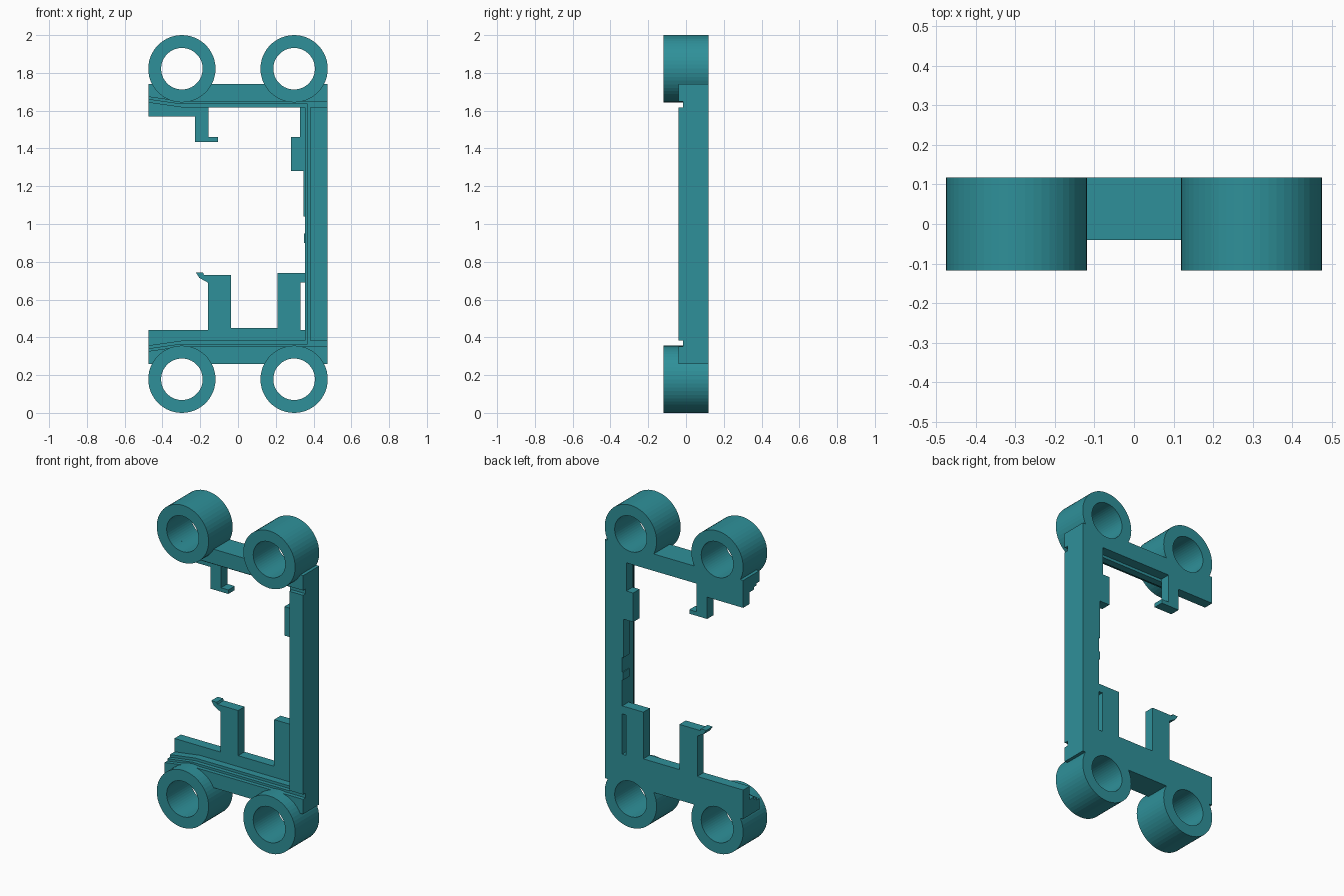
import bpy, bmesh
from math import cos, sin, tau, asin, pi

cube = bpy.data.objects.get("Cube")
if cube:
    bpy.data.objects.remove(cube)

TEAL = (0.028, 0.28, 0.32, 1)
mat = bpy.data.materials.new("teal plastic")
mat.use_nodes = True
mat.diffuse_color = TEAL
mat.node_tree.nodes["Principled BSDF"].inputs["Base Color"].default_value = TEAL

FRONT, BACK = -0.118, 0.118
HALF, BASE = 0.475, 0.26          # frame half width, lower edge of the frame
RING_X, RING_Z, R_OUT, R_IN = 0.297, 0.178, 0.178, 0.11


def add_object(name, bm):
    bmesh.ops.recalc_face_normals(bm, faces=bm.faces)
    mesh = bpy.data.meshes.new(name)
    bm.to_mesh(mesh)
    bm.free()
    mesh.materials.append(mat)
    bpy.context.collection.objects.link(bpy.data.objects.new(name, mesh))


def slab(name, outline, y0, y1):
    """Extrude an (x, z) outline from y0 to y1."""
    bm = bmesh.new()
    face = bm.faces.new([bm.verts.new((x, y0, z)) for x, z in outline])
    new = bmesh.ops.extrude_face_region(bm, geom=[face])["geom"]
    verts = [v for v in new if isinstance(v, bmesh.types.BMVert)]
    bmesh.ops.translate(bm, vec=(0, y1 - y0, 0), verts=verts)
    add_object(name, bm)


def ring(name, cx, cz, n=52):
    bm = bmesh.new()
    loops = [[bm.verts.new((cx + r * cos(tau * i / n), y, cz + r * sin(tau * i / n)))
              for i in range(n)]
             for r, y in ((R_OUT, FRONT), (R_OUT, BACK), (R_IN, BACK), (R_IN, FRONT))]
    for k in range(4):
        a, b = loops[k], loops[(k + 1) % 4]
        for i in range(n):
            j = (i + 1) % n
            bm.faces.new((a[i], a[j], b[j], b[i]))
    add_object(name, bm)


def flip(points):
    """Mirror an outline from bottom to top, reversing its direction."""
    return [(x, 2 - z) for x, z in reversed(points)]


# Lower edge of the frame, left clear where it crosses the ring bores
a0 = asin((BASE - RING_Z) / R_IN)
edge = [(-HALF, BASE)]
for cx in (-RING_X, RING_X):
    for i in range(13):
        a = pi - a0 - (pi - 2 * a0) * i / 12
        edge.append((cx + R_IN * cos(a), RING_Z + R_IN * sin(a)))
edge.append((HALF, BASE))


def ledge(x_end, top):
    """Inner edge of a lower bar, tapering at its free end."""
    return [(x_end, top), (-0.3, top), (-HALF, top - 0.025)]


# Four rings, one at each corner
for side, cx in (("right", -RING_X), ("left", RING_X)):
    ring("lower_ring_" + side, cx, RING_Z)
    ring("upper_ring_" + side, cx, 2 - RING_Z)

# Stepped C-shaped frame layers
for name, x_in, top, y0, y1 in (("frame_middle_step", 0.355, 0.382, 0.01, 0.055),
                                ("frame_front_step", 0.367, 0.366, -0.015, 0.01)):
    inner = ledge(x_in, top)
    slab(name, edge + flip(edge) + flip(inner) + inner, y0, y1)

# Raised front bars and post, with a groove between them
bar = edge + ledge(HALF, 0.352)
slab("lower_front_bar", bar, -0.04, -0.015)
slab("upper_front_bar", flip(bar), -0.04, -0.015)
slab("front_post", [(0.38, 0.382), (HALF, 0.382), (HALF, 1.618), (0.38, 1.618)], -0.04, -0.015)

# Back plate with hooks, catches and a notched inner post edge
inner = [
    (-HALF, 1.57), (-0.228, 1.57), (-0.228, 1.435), (-0.105, 1.435), (-0.105, 1.46),
    (-0.155, 1.46), (-0.155, 1.635), (0.327, 1.635), (0.327, 1.46), (0.28, 1.46),
    (0.28, 1.28), (0.348, 1.28), (0.348, 1.04), (0.355, 1.04), (0.355, 0.95),
    (0.35, 0.95), (0.35, 0.9), (0.355, 0.9), (0.355, 0.44), (0.33, 0.44), (0.33, 0.45),
    (-0.037, 0.45), (-0.037, 0.73), (-0.18, 0.73), (-0.185, 0.742), (-0.222, 0.742),
    (-0.205, 0.715), (-0.16, 0.69), (-0.16, 0.44), (-HALF, 0.44)]
slab("back_plate", edge + flip(edge) + inner, 0.055, BACK)

# Wide clip beside the post, leaving a slot
slab("lower_left_clip", [(0.21, 0.44), (0.33, 0.44), (0.33, 0.69), (0.36, 0.69),
                         (0.36, 0.74), (0.21, 0.74)], 0.055, BACK)
